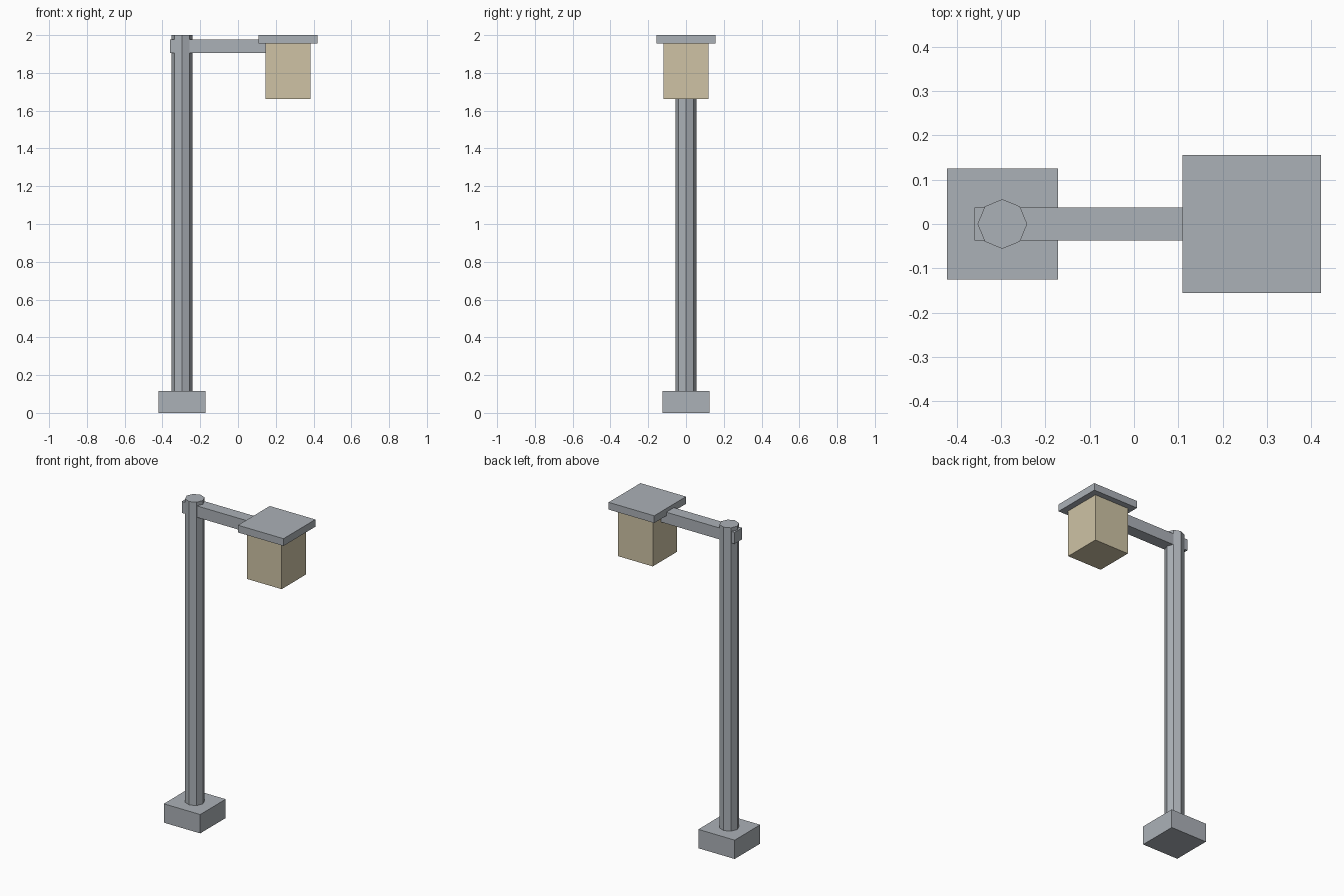
import bpy

if "Cube" in bpy.data.objects:
    bpy.data.objects.remove(bpy.data.objects["Cube"])


def material(name, rgb):
    m = bpy.data.materials.new(name)
    m.diffuse_color = (*rgb, 1.0)
    m.use_nodes = True
    m.node_tree.nodes["Principled BSDF"].inputs["Base Color"].default_value = m.diffuse_color
    return m


grey = material("metal grey", (0.41, 0.44, 0.475))
glow = material("lantern cream", (0.62, 0.545, 0.375))


def box(name, x0, x1, half_y, z0, z1, mat):
    """Axis-aligned box, symmetric in y."""
    bpy.ops.mesh.primitive_cube_add(size=1, location=((x0 + x1) / 2, 0, (z0 + z1) / 2))
    ob = bpy.context.object
    ob.name = name
    ob.scale = (x1 - x0, 2 * half_y, z1 - z0)
    bpy.ops.object.transform_apply(location=False, rotation=False, scale=True)
    ob.data.materials.append(mat)
    return ob


# Square foot
box("base", -0.422, -0.172, 0.125, 0.0, 0.117, grey)

# Octagonal post, corners on the axes
bpy.ops.mesh.primitive_cylinder_add(vertices=8, radius=0.056, depth=1.9,
                                    location=(-0.297, 0, 1.05))
post = bpy.context.object
post.name = "post"
post.data.materials.append(grey)

# Horizontal arm running through the post into the lantern
box("arm", -0.36, 0.265, 0.0375, 1.906, 1.977, grey)

# Lantern body and its overhanging cap
box("lantern", 0.145, 0.383, 0.119, 1.662, 1.957, glow)
box("lantern_cap", 0.109, 0.422, 0.156, 1.955, 2.0, grey)
